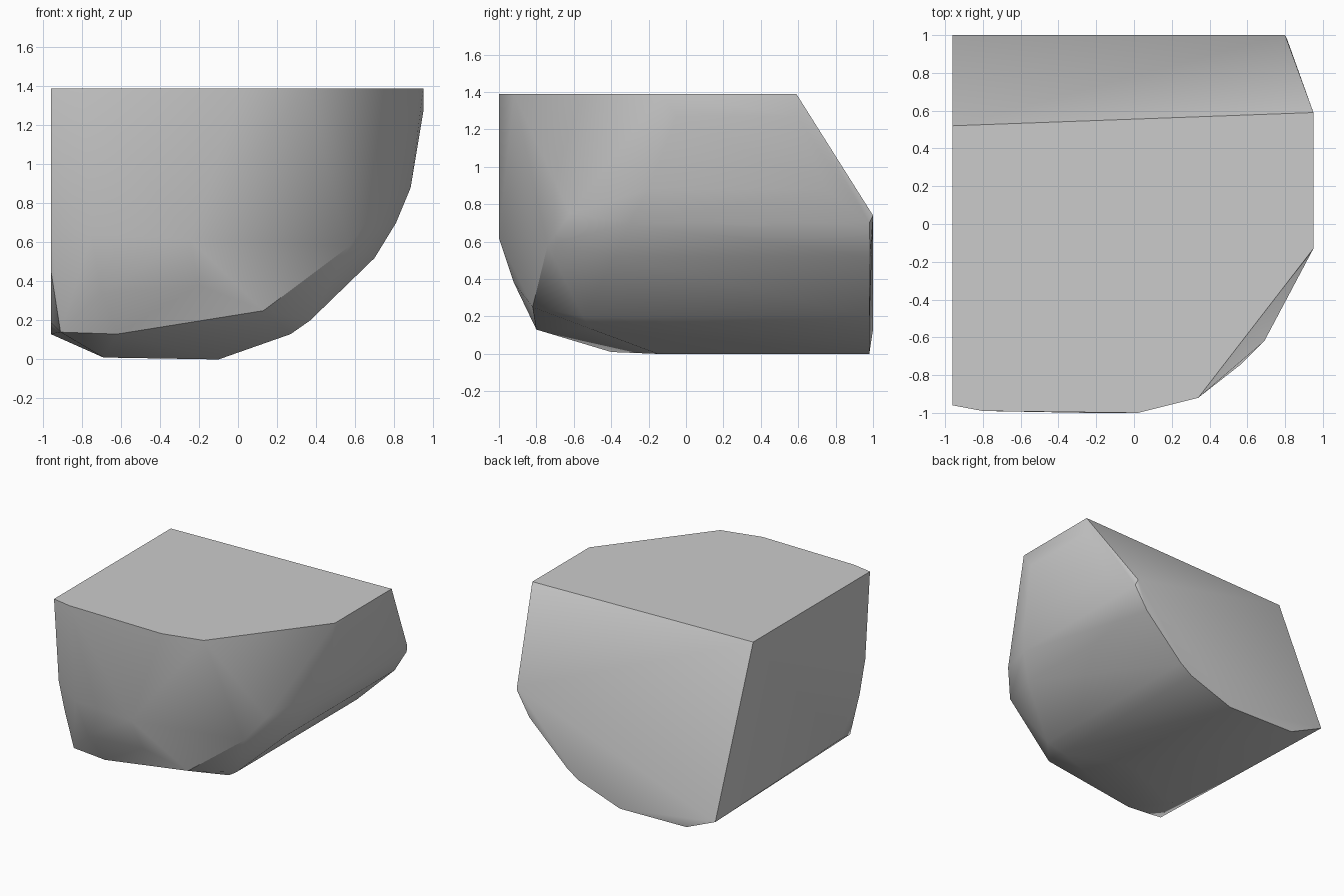
import bpy, bmesh, math

cube = bpy.data.objects.get("Cube")
if cube:
    bpy.data.objects.remove(cube, do_unlink=True)

# Plain grey
grey = bpy.data.materials.new("plain_grey")
grey.use_nodes = True
colour = (0.6, 0.6, 0.6, 1)
grey.diffuse_color = colour
grey.node_tree.nodes["Principled BSDF"].inputs["Base Color"].default_value = colour

TOP, SIDE = 1.39, -0.96

# Flat lid outline
lid = [(x, y, TOP) for x, y in [
    (SIDE, 0.52), (SIDE, -0.96), (-0.8, -0.99), (0.02, -1),
    (0.34, -0.92), (0.95, -0.13), (0.95, 0.59)]]

# Flat side wall edge, from front to back
wall = [(SIDE, y, z) for y, z in [(-0.9, 0.71), (-0.83, 0.46), (-0.58, 0.19), (1, 0.13)]]

# Curved keel: each rib point (x, z) runs from a front y to a back y
keel = []
for x, z, front, back in [
        (0.95, 1.27, -0.05, 0.59), (0.885, 0.88, -0.2, 0.75), (0.8, 0.74, -0.3, 1),
        (0.81, 0.7, -0.3, 0.98), (0.7, 0.52, -0.38, 0.985), (0.37, 0.2, -0.55, 0.98),
        (0.27, 0.13, -0.5, 0.98), (-0.1, 0, -0.15, 0.98), (-0.69, 0.01, -0.4, 0.98)]:
    keel += [(x, front, z), (x, back, z)]

# Rounded nose
nose = [(0.69, -0.62, 0.75), (0.57, -0.74, 0.58), (-0.25, -1, 0.62), (-0.75, -0.99, 0.64),
        (-0.2, -0.92, 0.38), (-0.7, -0.9, 0.34), (-0.91, -0.78, 0.14),
        (-0.62, -0.8, 0.13), (-0.09, -0.81, 0.24), (0.13, -0.82, 0.25)]

# Skin the points into one solid
bm = bmesh.new()
for p in lid + wall + keel + nose:
    bm.verts.new(p)
hull = bmesh.ops.convex_hull(bm, input=bm.verts)
loose = {g for g in hull["geom_interior"] + hull["geom_unused"]
         if isinstance(g, bmesh.types.BMVert)}
bmesh.ops.delete(bm, geom=list(loose), context="VERTS")
bmesh.ops.dissolve_limit(bm, angle_limit=math.radians(1), verts=bm.verts, edges=bm.edges)
bmesh.ops.recalc_face_normals(bm, faces=bm.faces)

mesh = bpy.data.meshes.new("rounded_block")
bm.to_mesh(mesh)
bm.free()
mesh.materials.append(grey)
block = bpy.data.objects.new("rounded_block", mesh)
bpy.context.collection.objects.link(block)

# Smooth skin with crisp rims
bpy.context.view_layer.objects.active = block
block.select_set(True)
bpy.ops.object.shade_smooth_by_angle(angle=math.radians(35))
